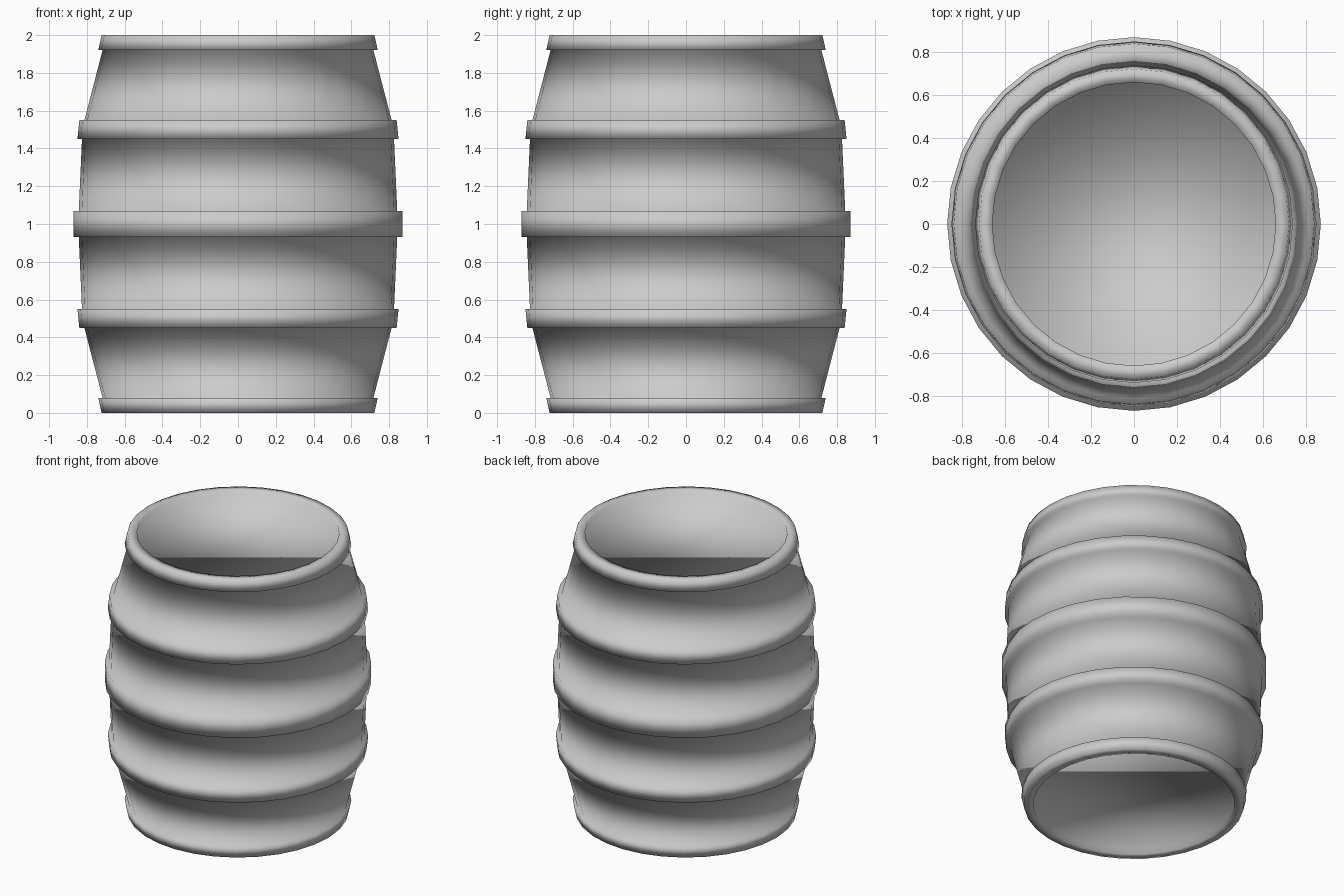
import bpy, bmesh
from math import cos, sin, pi

if "Cube" in bpy.data.objects:
    bpy.data.objects.remove(bpy.data.objects["Cube"])

SIDES = 32

# Outer (radius, height) profile of the upper half: middle hoop, stave wall, hoop, stave wall, end hoop, recessed lid
upper = [(0.87, 1.07), (0.843, 1.07), (0.826, 1.45), (0.85, 1.45),
         (0.84, 1.55), (0.813, 1.55), (0.717, 1.92), (0.74, 1.92),
         (0.722, 2.0), (0.66, 2.0), (0.66, 1.96)]
# Lower half mirrors the upper half
profile = [(r, 2 - z) for r, z in reversed(upper)] + upper

# Spin the profile into one continuous shell
bm = bmesh.new()
rings = [[bm.verts.new((r * cos(2 * pi * i / SIDES), r * sin(2 * pi * i / SIDES), z))
          for i in range(SIDES)] for r, z in profile]
for a, b in zip(rings, rings[1:]):
    for i in range(SIDES):
        j = (i + 1) % SIDES
        bm.faces.new((a[i], a[j], b[j], b[i]))

# Recessed end lids
bm.faces.new(rings[0][::-1])
bm.faces.new(rings[-1])

# Fully smooth shading, so the steps blend softly into the staves
for f in bm.faces:
    f.smooth = True
bmesh.ops.recalc_face_normals(bm, faces=bm.faces)
mesh = bpy.data.meshes.new("barrel")
bm.to_mesh(mesh)
bm.free()
barrel = bpy.data.objects.new("barrel", mesh)
bpy.context.collection.objects.link(barrel)
